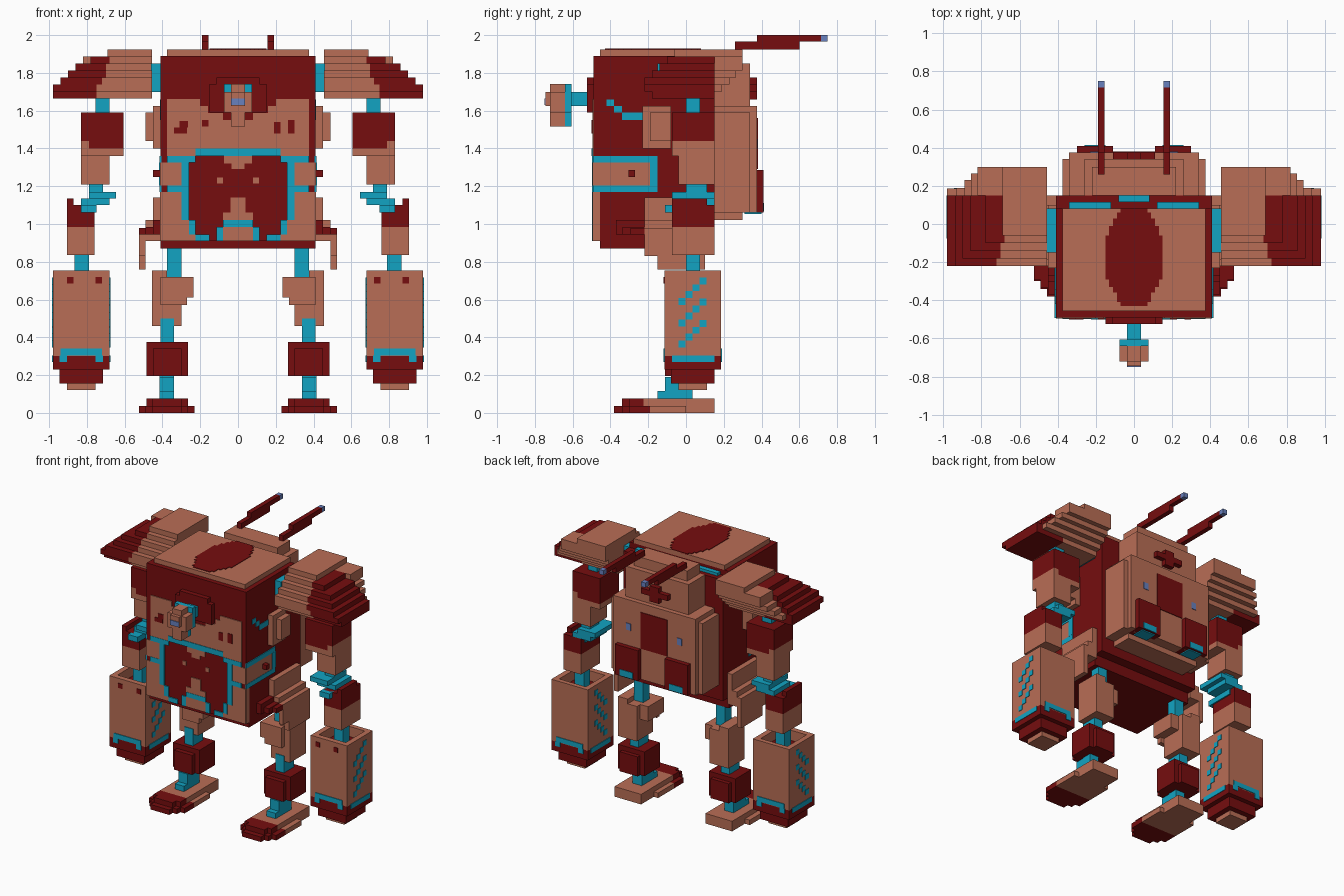
import bpy, bmesh

if "Cube" in bpy.data.objects:
    bpy.data.objects.remove(bpy.data.objects["Cube"])

# ---- materials: D dark red, S salmon, C cyan, B blue
COLOURS = {
    "D": ("dark red", (0.180, 0.0040, 0.0045)),
    "S": ("salmon", (0.485, 0.155, 0.092)),
    "C": ("cyan", (0.006, 0.370, 0.545)),
    "B": ("lens blue", (0.140, 0.220, 0.520)),
}
MATS = {}
for key, (label, rgb) in COLOURS.items():
    m = bpy.data.materials.new(label)
    m.use_nodes = True
    m.diffuse_color = (*rgb, 1)
    m.node_tree.nodes["Principled BSDF"].inputs["Base Color"].default_value = (*rgb, 1)
    MATS[key] = m


def part(name, boxes, mirror=False):
    """One object from boxes (colour, x0, x1, y0, y1, z0, z1)."""
    bm = bmesh.new()
    used = sorted({b[0] for b in boxes})
    for col, x0, x1, y0, y1, z0, z1 in boxes:
        vs = bmesh.ops.create_cube(bm, size=1)["verts"]
        for v in vs:
            v.co = ((x0 + x1) / 2 + v.co.x * (x1 - x0),
                    (y0 + y1) / 2 + v.co.y * (y1 - y0),
                    (z0 + z1) / 2 + v.co.z * (z1 - z0))
        for f in {f for v in vs for f in v.link_faces}:
            f.material_index = used.index(col)
    me = bpy.data.meshes.new(name)
    bm.to_mesh(me)
    bm.free()
    for u in used:
        me.materials.append(MATS[u])
    ob = bpy.data.objects.new(name, me)
    bpy.context.collection.objects.link(ob)
    if mirror:
        mod = ob.modifiers.new("mirror", "MIRROR")
        mod.use_mirror_merge = False
    return ob


def front(col, x0, x1, z0, z1, lift=0.0):
    """Thin plate on the front of the torso."""
    return (col, x0, x1, -0.496 - lift, -0.488, z0, z1)


def side(col, y0, y1, z0, z1, lift=0.0):
    """Thin plate on the flank of the torso."""
    return (col, 0.405, 0.414 + lift, y0, y1, z0, z1)


# ---- torso
part("torso", [
    ("D", -0.41, 0.41, -0.455, 0.08, 0.87, 1.89),
    ("D", -0.41, 0.41, -0.49, -0.455, 0.91, 1.89),
    ("D", -0.41, 0.41, 0.08, 0.15, 0.95, 1.85),
    ("S", -0.375, 0.375, -0.455, 0.08, 1.89, 1.925),
])
part("top_patch", [
    ("D", -w, w, y0, y1, 1.92, 1.929) for w, y0, y1 in (
        (0.07, -0.43, 0.08), (0.09, -0.41, 0.06), (0.11, -0.36, 0.03),
        (0.13, -0.33, -0.01), (0.15, -0.29, -0.06))])
part("rear_seam", [
    ("C", 0.12, 0.34, 0.08, 0.115, 1.84, 1.87),
    ("C", 0.0, 0.08, 0.115, 0.15, 1.84, 1.87),
], True)

# ---- face panel, its dark brow narrows downward
part("face_panel", [
    front("S", hw, 0.375, z, z + 0.037) for hw, z in
    ((0.20, 1.625), (0.16, 1.588), (0.08, 1.551))
] + [front("S", 0, 0.375, 1.36, 1.551)], True)
part("face_marks", [
    front("D", 0.19, 0.225, 1.48, 1.54, 0.004),
    front("D", 0.265, 0.30, 1.48, 1.55, 0.004),
    front("D", -0.34, -0.27, 1.48, 1.51, 0.004),
    front("D", -0.31, -0.265, 1.51, 1.545, 0.004),
    front("D", -0.19, -0.155, 1.515, 1.55, 0.004),
])

# ---- belly hatch with cyan trim
part("hatch_trim", [
    front("C", 0, 0.225, 1.36, 1.40, 0.004),
    front("C", 0.225, 0.30, 1.325, 1.36, 0.002),
    front("C", 0.30, 0.375, 1.325, 1.36, 0.002),
    front("C", 0.26, 0.30, 1.02, 1.325, 0.002),
    front("C", 0.225, 0.26, 0.945, 1.02, 0.002),
    front("C", 0.15, 0.225, 0.91, 0.945, 0.002),
    front("C", 0.30, 0.375, 1.17, 1.205, 0.002),
    front("C", 0, 0.08, 0.985, 1.02, 0.002),
    front("C", 0.08, 0.115, 0.91, 0.985, 0.002),
], True)
part("hatch_panels", [
    front("S", 0.30, 0.41, 1.205, 1.325),
    front("S", 0.30, 0.41, 0.91, 1.17),
    front("S", 0.26, 0.30, 0.91, 1.02),
    front("S", 0.225, 0.26, 0.91, 0.945),
    front("S", 0, 0.08, 0.91, 0.985),
    front("S", 0, 0.075, 1.32, 1.36),
    front("S", 0, 0.035, 1.29, 1.32),
    front("S", 0.08, 0.11, 1.215, 1.245),
    front("S", 0, 0.04, 1.02, 1.14),
    front("S", 0.04, 0.08, 1.02, 1.06),
], True)

# ---- flanks
part("flank_details", [
    side("S", -0.492, -0.15, 1.205, 1.325),
    side("C", -0.492, -0.15, 1.325, 1.36, 0.002),
    side("C", -0.492, -0.15, 1.17, 1.205, 0.002),
    side("C", -0.19, -0.15, 1.205, 1.325, 0.003),
    side("S", -0.492, -0.455, 0.91, 1.17),
    side("C", -0.42, -0.38, 1.625, 1.66),
    side("C", -0.38, -0.34, 1.59, 1.625),
    side("C", -0.34, -0.23, 1.55, 1.59),
    ("D", 0.41, 0.45, -0.305, -0.27, 1.25, 1.285),
    ("S", 0.41, 0.45, -0.23, -0.08, 1.40, 1.625),
    ("S", 0.45, 0.49, -0.19, -0.08, 1.44, 1.59),
], True)
part("side_skirt", [
    ("S", 0.41, 0.45, -0.22, 0.10, 0.91, 1.14),
    ("S", 0.45, 0.49, -0.22, 0.10, 0.91, 1.02),
    ("S", 0.49, 0.525, -0.15, 0.10, 0.76, 0.98),
    ("S", 0.49, 0.525, -0.22, -0.15, 0.83, 0.98),
    ("D", 0.41, 0.45, -0.37, -0.22, 0.945, 1.02),
    ("D", 0.45, 0.49, -0.335, -0.22, 0.945, 0.985),
    ("D", 0.49, 0.525, -0.295, -0.22, 0.945, 0.98),
], True)

# ---- snout
part("snout", [
    ("D", -0.15, 0.15, -0.525, -0.48, 1.59, 1.74),
    ("D", -0.115, 0.115, -0.525, -0.48, 1.74, 1.775),
    ("C", -0.037, 0.037, -0.61, -0.52, 1.625, 1.70),
    ("C", -0.075, 0.075, -0.64, -0.605, 1.59, 1.74),
    ("C", -0.037, 0.037, -0.64, -0.605, 1.515, 1.59),
    ("S", -0.075, 0.075, -0.72, -0.64, 1.59, 1.70),
    ("S", -0.037, 0.037, -0.72, -0.64, 1.515, 1.74),
    ("S", -0.037, 0.037, -0.745, -0.72, 1.625, 1.70),
    ("B", -0.037, 0.037, -0.75, -0.742, 1.63, 1.665),
])

# ---- backpack
part("backpack", [
    ("S", -0.375, 0.375, 0.15, 0.34, 1.06, 1.59),
    ("S", -0.34, 0.34, 0.15, 0.375, 1.06, 1.625),
    ("S", -0.30, 0.30, 0.15, 0.30, 1.02, 1.06),
    ("S", -0.26, 0.26, 0.15, 0.34, 1.625, 1.85),
    ("S", -0.22, 0.22, 0.15, 0.30, 1.85, 1.925),
    ("D", -0.11, 0.11, 0.37, 0.38, 1.29, 1.56),
    ("D", -0.11, 0.11, 0.335, 0.375, 1.70, 1.74),
    ("D", -0.037, 0.037, 0.335, 0.375, 1.66, 1.775),
])
part("backpack_vents", [
    ("D", 0.11, 0.30, 0.30, 0.41, 1.06, 1.285),
    ("C", 0.15, 0.26, 0.405, 0.414, 1.065, 1.11),
    ("C", 0.15, 0.26, 0.31, 0.40, 1.052, 1.07),
    ("B", 0.19, 0.23, 0.37, 0.379, 1.40, 1.45),
], True)
part("antenna", [
    ("D", 0.155, 0.19, 0.26, 0.60, 1.925, 1.965),
    ("D", 0.155, 0.19, 0.375, 0.715, 1.965, 2.0),
    ("B", 0.155, 0.19, 0.715, 0.75, 1.965, 2.0),
], True)

# ---- shoulders: outer steps grow downward, rear steps grow upward
pads = []
LAYERS = ((0.75, 0.98, -0.18, 0.15), (0.75, 0.98, -0.22, 0.19),
          (0.72, 0.94, -0.22, 0.23), (0.70, 0.90, -0.18, 0.265),
          (0.70, 0.86, -0.14, 0.30), (0.68, 0.78, -0.10, 0.30))
for i, (split, xo, yf, yb) in enumerate(LAYERS):
    z0, z1 = 1.665 + i * 0.037, 1.702 + i * 0.037
    pads.append(("S", 0.455, split, yf + 0.0, yb, z0, z1))
    pads.append(("D", split, xo, yf, 0.15, z0, z1))
    if yb > 0.15:
        pads.append(("S", split, max(split + 0.02, 0.97 - (yb - 0.15)), 0.15, yb, z0, z1))
pads.append(("S", 0.455, 0.69, -0.06, 0.30, 1.887, 1.925))
part("shoulder_pad", pads, True)
part("shoulder_joint", [("C", 0.40, 0.46, -0.15, 0.08, 1.70, 1.85),
                        ("C", 0.68, 0.755, 0.0, 0.075, 1.58, 1.68)], True)

# ---- arms
part("upper_arm", [
    ("D", 0.605, 0.83, -0.075, 0.15, 1.44, 1.59),
    ("D", 0.605, 0.79, -0.075, 0.15, 1.40, 1.44),
    ("S", 0.79, 0.83, -0.075, 0.15, 1.36, 1.44),
    ("S", 0.605, 0.79, -0.075, 0.15, 1.36, 1.40),
    ("S", 0.68, 0.83, -0.04, 0.15, 1.21, 1.36),
], True)
part("elbow", [
    ("C", 0.645, 0.79, -0.075, 0.15, 1.135, 1.17),
    ("C", 0.715, 0.79, 0.0, 0.11, 1.17, 1.215),
    ("C", 0.68, 0.83, -0.04, 0.15, 1.10, 1.135),
    ("C", 0.75, 0.83, -0.11, 0.11, 1.06, 1.10),
], True)
part("forearm", [
    ("D", 0.87, 0.905, -0.075, 0.11, 1.10, 1.135),
    ("D", 0.76, 0.905, -0.075, 0.15, 0.985, 1.10),
    ("S", 0.76, 0.905, -0.075, 0.15, 0.835, 0.985),
    ("C", 0.79, 0.865, 0.0, 0.075, 0.68, 0.835),
], True)

# ---- hollow gauntlets
part("gauntlet", [
    ("S", 0.68, 0.98, -0.115, -0.075, 0.30, 0.755),
    ("S", 0.68, 0.98, 0.15, 0.185, 0.30, 0.755),
    ("S", 0.68, 0.72, -0.075, 0.15, 0.30, 0.755),
    ("S", 0.94, 0.98, -0.075, 0.15, 0.30, 0.755),
    ("D", 0.72, 0.94, -0.075, 0.15, 0.30, 0.68),
    ("D", 0.72, 0.755, -0.119, -0.11, 0.685, 0.72),
    ("D", 0.87, 0.905, -0.119, -0.11, 0.685, 0.72),
], True)
part("gauntlet_cuff", [
    ("C", 0.72, 0.94, -0.12, 0.19, 0.305, 0.34),
    ("C", 0.715, 0.755, -0.12, 0.19, 0.27, 0.305),
    ("C", 0.905, 0.945, -0.12, 0.19, 0.27, 0.305),
    ("C", 0.676, 0.984, -0.075, 0.15, 0.27, 0.305),
    ("D", 0.68, 0.98, -0.115, 0.185, 0.23, 0.302),
    ("D", 0.715, 0.945, -0.08, 0.15, 0.155, 0.23),
    ("S", 0.755, 0.905, -0.04, 0.11, 0.12, 0.155),
], True)
part("gauntlet_studs", [
    ("C", x, x + 0.008, -0.04 + i * 0.037, -0.003 + i * 0.037, z + i * 0.037, z + 0.037 + i * 0.037)
    for x in (0.676, 0.976) for z in (0.345, 0.458, 0.57) for i in range(4)], True)

# ---- legs
part("thigh", [
    ("C", 0.30, 0.375, 0.0, 0.075, 0.72, 0.90),
    ("S", 0.30, 0.455, -0.04, 0.15, 0.46, 0.72),
    ("S", 0.375, 0.455, -0.04, 0.15, 0.72, 0.755),
    ("S", 0.235, 0.30, -0.075, 0.11, 0.61, 0.72),
    ("S", 0.27, 0.41, -0.075, -0.04, 0.57, 0.72),
    ("C", 0.34, 0.41, -0.045, 0.075, 0.36, 0.50),
], True)
part("shin", [
    ("D", 0.265, 0.485, -0.075, 0.11, 0.195, 0.375),
    ("D", 0.30, 0.45, -0.11, 0.14, 0.195, 0.34),
    ("C", 0.34, 0.415, -0.04, 0.035, 0.07, 0.20),
    ("C", 0.34, 0.415, -0.11, -0.04, 0.07, 0.19),
    ("C", 0.34, 0.415, -0.15, -0.11, 0.07, 0.115),
], True)
part("foot", [
    ("S", 0.265, 0.485, -0.0, 0.15, 0.0, 0.075),
    ("S", 0.23, 0.525, -0.19, 0.0, 0.0, 0.037),
    ("S", 0.265, 0.485, -0.225, 0.0, 0.037, 0.075),
    ("D", 0.23, 0.525, -0.30, -0.19, 0.0, 0.037),
    ("D", 0.265, 0.49, -0.34, -0.30, 0.0, 0.037),
    ("D", 0.30, 0.455, -0.38, -0.34, 0.0, 0.037),
    ("D", 0.265, 0.485, -0.30, -0.225, 0.037, 0.075),
    ("D", 0.30, 0.455, -0.34, -0.30, 0.037, 0.075),
], True)
